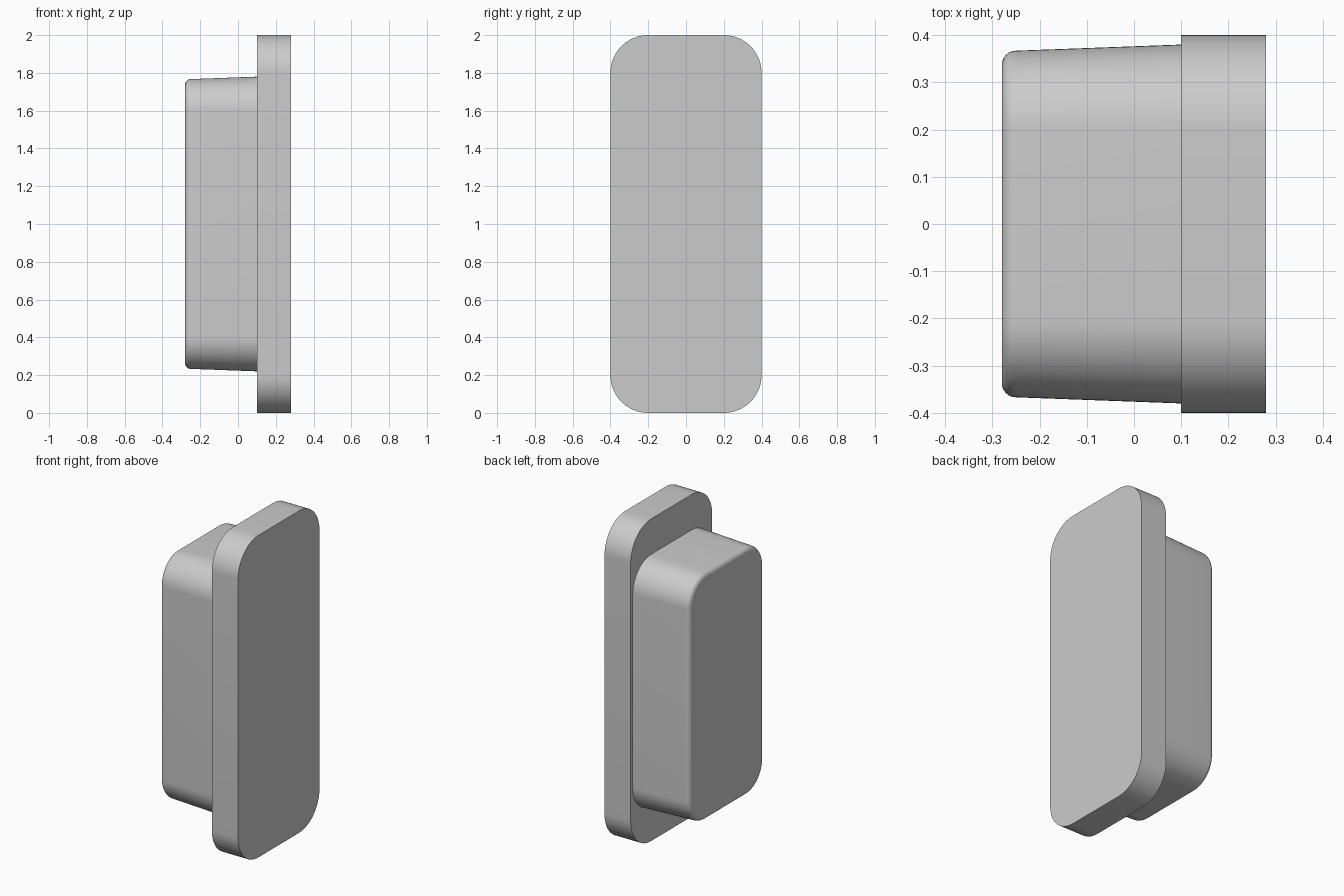
import bpy, bmesh, math

cube = bpy.data.objects.get("Cube")
if cube:
    bpy.data.objects.remove(cube, do_unlink=True)

grey = bpy.data.materials.new("plain grey")
grey.use_nodes = True
colour = (0.6, 0.6, 0.6, 1)
grey.diffuse_color = colour
grey.node_tree.nodes["Principled BSDF"].inputs["Base Color"].default_value = colour


def rounded_ring(bm, x, half_y, half_z, radius, steps=16):
    """Rounded rectangle in the YZ plane, centred on z = 1."""
    ring = []
    for corner, (sy, sz) in enumerate([(1, 1), (-1, 1), (-1, -1), (1, -1)]):
        for i in range(steps + 1):
            a = math.pi / 2 * (corner + i / steps)
            ring.append(bm.verts.new((x,
                                      sy * (half_y - radius) + radius * math.cos(a),
                                      1 + sz * (half_z - radius) + radius * math.sin(a))))
    return ring


def loft(name, half_y, half_z, radius, sections):
    """Skin rounded rectangles; each section is (x, inset)."""
    bm = bmesh.new()
    rings = [rounded_ring(bm, x, half_y - d, half_z - d, radius - d) for x, d in sections]
    for a, b in zip(rings, rings[1:]):
        for i in range(len(a)):
            j = (i + 1) % len(a)
            bm.faces.new((a[i], a[j], b[j], b[i]))
    bm.faces.new(rings[0])
    bm.faces.new(rings[-1])
    bmesh.ops.recalc_face_normals(bm, faces=bm.faces)
    mesh = bpy.data.meshes.new(name)
    bm.to_mesh(mesh)
    bm.free()
    mesh.materials.append(grey)
    obj = bpy.data.objects.new(name, mesh)
    bpy.context.collection.objects.link(obj)
    bpy.ops.object.select_all(action='DESELECT')
    obj.select_set(True)
    bpy.context.view_layer.objects.active = obj
    bpy.ops.object.shade_smooth_by_angle(angle=math.radians(30))


# Flat outer plate
loft("plate", 0.4, 1.0, 0.2, [(0.28, 0), (0.1, 0)])

# Tapered plug with a filleted end
fillet, end_inset = 0.03, 0.013
sections = [(0.1, 0)]
for i in range(9):
    a = math.pi / 2 * i / 8
    sections.append((-0.28 + fillet * (1 - math.sin(a)),
                     end_inset + fillet * (1 - math.cos(a))))
loft("plug", 0.38, 0.78, 0.18, sections)
